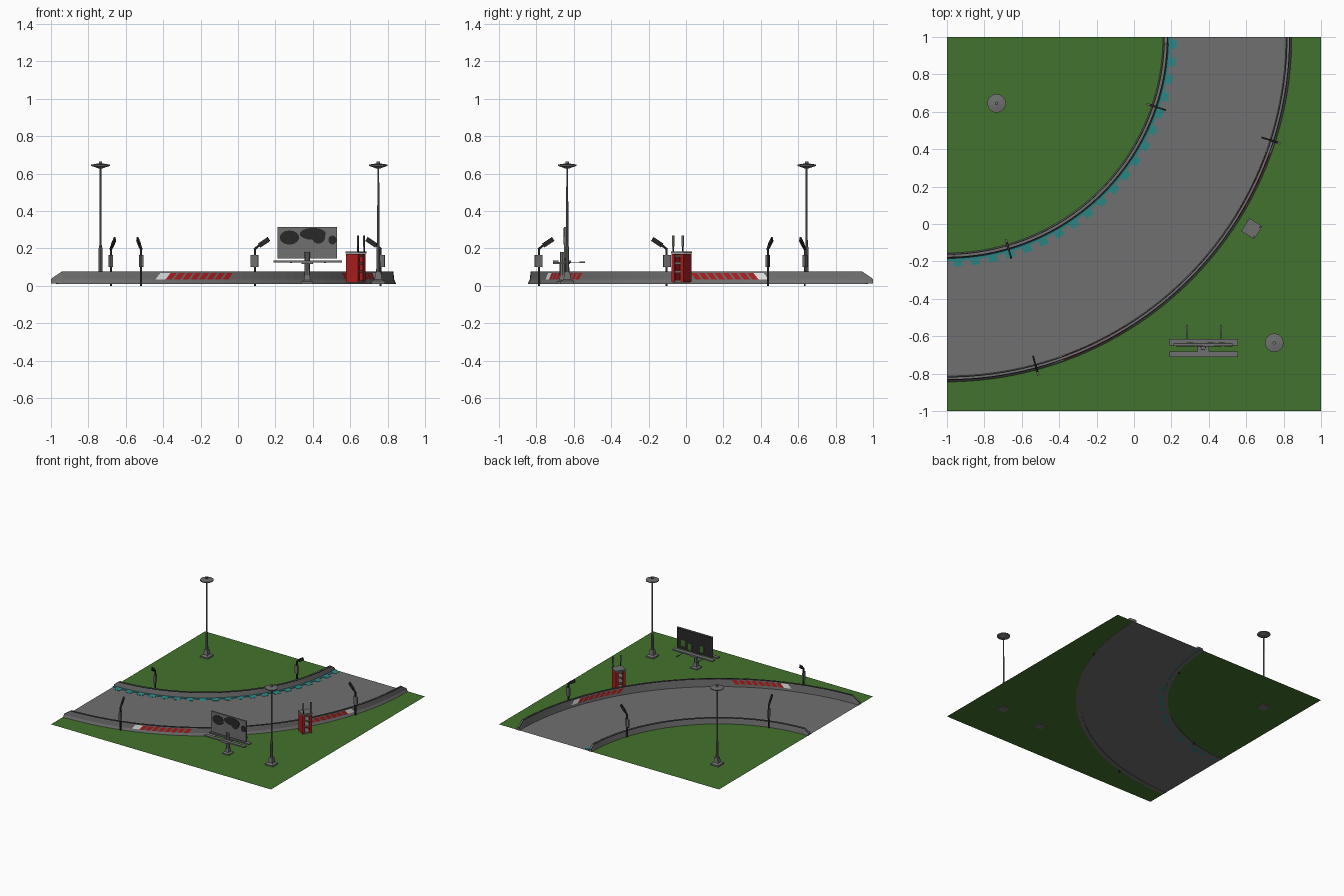
import bpy, bmesh, math
from mathutils import Matrix, Vector

if "Cube" in bpy.data.objects:
    bpy.data.objects.remove(bpy.data.objects["Cube"])

def mat(name, c):
    m = bpy.data.materials.new(name)
    m.diffuse_color = (*c, 1)
    m.use_nodes = True
    m.node_tree.nodes["Principled BSDF"].inputs["Base Color"].default_value = m.diffuse_color
    return m

GREEN = mat("grass green", (0.055, 0.17, 0.026))
GREY = mat("mid grey", (0.16, 0.16, 0.16))
DARK = mat("dark grey", (0.022, 0.022, 0.022))
RED = mat("red", (0.42, 0.014, 0.014))
TEAL = mat("teal", (0.025, 0.25, 0.25))
WHITE = mat("white", (0.85, 0.85, 0.85))
G = 0.015  # ground level

def finish(bm, name, m):
    bmesh.ops.recalc_face_normals(bm, faces=bm.faces)
    me = bpy.data.meshes.new(name)
    bm.to_mesh(me); bm.free()
    me.materials.append(m)
    ob = bpy.data.objects.new(name, me)
    bpy.context.collection.objects.link(ob)
    return ob

def polar(r, deg, z=0):
    """Point on the bend, whose centre is the back left corner."""
    a = math.radians(deg)
    return Vector((-1 + r * math.cos(a), 1 - r * math.sin(a), z))

def sweep(name, profile, angles, m, closed=True, height=None):
    bm = bmesh.new()
    rings = [[bm.verts.new(polar(r, a, G + (z - G) * (height(a) if height else 1)))
              for r, z in profile] for a in angles]
    n = len(profile)
    for p, q in zip(rings, rings[1:]):
        for i in range(n if closed else n - 1):
            j = (i + 1) % n
            bm.faces.new((p[i], p[j], q[j], q[i]))
    if closed:
        bm.faces.new(rings[0]); bm.faces.new(rings[-1])
    return finish(bm, name, m)

def poly(name, pts, m):
    bm = bmesh.new()
    bm.faces.new([bm.verts.new(p) for p in pts])
    bmesh.ops.triangulate(bm, faces=bm.faces)
    ob = finish(bm, name, m)
    if sum(p.normal.z for p in ob.data.polygons) < 0:
        ob.data.flip_normals()
    return ob

def box(name, size, pos, m, frame=Matrix()):
    bm = bmesh.new()
    bmesh.ops.create_cube(bm, size=1, matrix=frame @ Matrix.Translation(pos) @ Matrix.Diagonal((*size, 1)))
    return finish(bm, name, m)

def beam(name, a, b, w, h, m):
    a, b = Vector(a), Vector(b)
    rot = (b - a).to_track_quat('Z', 'Y').to_matrix().to_4x4()
    return box(name, (w, h, (b - a).length), (0, 0, 0), m, Matrix.Translation((a + b) / 2) @ rot)

def lathe(name, profile, x, y, m, n=16, twist=0.0):
    bm = bmesh.new()
    rings = [[bm.verts.new((x + r * math.cos(twist + 2 * math.pi * i / n),
                            y + r * math.sin(twist + 2 * math.pi * i / n), z))
              for i in range(n)] for r, z in profile]
    for p, q in zip(rings, rings[1:]):
        for i in range(n):
            bm.faces.new((p[i], p[(i + 1) % n], q[(i + 1) % n], q[i]))
    bm.faces.new(rings[0]); bm.faces.new(rings[-1])
    return finish(bm, name, m)

# Ground and road, flat sheets side by side
ANG = [i * 1.875 for i in range(49)]
poly("inner_grass", [(-1, 1, G)] + [polar(1.17, a, G) for a in ANG], GREEN)
poly("outer_grass", [polar(1.83, a, G) for a in ANG] + [(-1, -1, G), (1, -1, G), (1, 1, G)], GREEN)
road = sweep("road", [(1.17, G), (1.83, G)], ANG, GREY, closed=False)
if road.data.polygons[0].normal.z < 0:
    road.data.flip_normals()

# Barriers, ramped down at both ends
def ramp(a):
    return 0.35 + 0.65 * min(1, min(a, 90 - a) / 1.875)
sweep("outer_barrier", [(1.812, 0.01), (1.818, 0.076), (1.832, 0.076), (1.836, 0.035), (1.846, 0.01)],
      ANG, GREY, height=ramp)
sweep("inner_barrier", [(1.154, 0.01), (1.162, 0.06), (1.178, 0.06), (1.186, 0.01)],
      ANG, GREY, height=ramp)
for r, z, n in ((1.819, 0.076, "outer"), (1.831, 0.076, "outer"), (1.163, 0.06, "inner"), (1.177, 0.06, "inner")):
    sweep(n + "_barrier_edge", [(r - .0015, z - .003), (r - .0015, z + .001), (r + .0015, z + .001), (r + .0015, z - .003)],
          ANG, DARK, height=ramp)

# Teal kerb with teeth
sweep("kerb", [(1.18, G), (1.18, 0.021), (1.198, 0.019), (1.198, G)], ANG, TEAL)
for i in range(20):
    a = i * 4.5 + 0.7
    sweep("kerb_tooth", [(1.19, G), (1.19, 0.02), (1.228, 0.017), (1.228, G)], [a, a + 1.1, a + 2.2], TEAL)

# Slanted stripes on both faces of the outer barrier
def stripe(a, w, flip, m):
    for lo, hi in ((1.8375, 1.8335), (1.8125, 1.8155)):
        s = 0.9
        pts = [(a - s, 0), (a + w - s, 0), (a + w, 1), (a, 1)]
        bm = bmesh.new()
        bm.faces.new([bm.verts.new(polar(hi if t else lo, 90 - b if flip else b, 0.068 if t else 0.035))
                      for b, t in pts])
        ob = finish(bm, "barrier_stripe", m)
        out = (polar(2, 45) - polar(1, 45)) * (1 if lo > 1.83 else -1)
        if ob.data.polygons[0].normal.dot(out) < 0:
            ob.data.flip_normals()
for flip in (False, True):
    stripe(18.6, 1.8, flip, WHITE)
    for k in range(8):
        stripe(20.4 + k * 1.5, 1.1, flip, RED)

# Street lamps leaning over the road, each with a sign plate
for r, a, d in ((1.15, 18.5, 1), (1.15, 73.8, 1), (1.85, 17.7, -1), (1.85, 74.9, -1)):
    beam("lamp_post", polar(r, a, 0), polar(r, a, 0.2), 0.01, 0.01, DARK)
    beam("lamp_arm", polar(r - .003 * d, a, 0.195), polar(r + .035 * d, a, 0.225), 0.012, 0.01, DARK)
    beam("lamp_head", polar(r + .025 * d, a, 0.216), polar(r + .078 * d, a, 0.25), 0.009, 0.024, DARK)
    frame = Matrix.Translation(polar(r, a)) @ Matrix.Rotation(-math.radians(a), 4, 'Z')
    box("lamp_sign", (0.042, 0.012, 0.065), (-0.003 * d, 0, 0.133), GREY, frame)

# Floodlight towers
for x, y in ((-0.735, 0.645), (0.75, -0.635)):
    lathe("tower_foot", [(0.05, 0.01), (0.05, 0.025), (0.028, 0.035), (0.02, 0.075)], x, y, GREY, 4, math.pi / 4)
    lathe("tower_pole", [(0.011, 0.07), (0.01, 0.2), (0.006, 0.22), (0.005, 0.635)], x, y, GREY, 8)
    lathe("tower_light", [(0.012, 0.628), (0.028, 0.634), (0.05, 0.641), (0.05, 0.648), (0.026, 0.652),
                          (0.009, 0.654), (0.009, 0.665)], x, y, GREY, 16)

# Billboard on a single column with catwalks
bx, by = 0.37, -0.645
lathe("billboard_foot", [(0.045, 0.01), (0.045, 0.022), (0.025, 0.03), (0.018, 0.06)], bx, by - .015, GREY, 4, math.pi / 4)
lathe("billboard_column", [(0.016, 0.055), (0.014, 0.18)], bx, by - .015, GREY, 8)
box("billboard_panel", (0.32, 0.012, 0.17), (bx, by, 0.23), GREY)
box("billboard_back", (0.31, 0.004, 0.16), (bx, by + .0075, 0.23), DARK)
for y, w in ((-0.632, 0.034), (-0.697, 0.028)):
    box("catwalk", (0.365, w, 0.01), (bx + .003, y, 0.13), GREY)
box("catwalk_link", (0.06, 0.09, 0.012), (bx, -0.665, 0.122), GREY)
for x in (0.283, 0.465):
    box("spotlight", (0.01, 0.028, 0.008), (x, -0.555, 0.125), GREY)
    box("spotlight_arm", (0.004, 0.07, 0.004), (x, -0.6, 0.123), GREY)
for x, z, w, h in ((0.275, 0.258, 0.052, 0.038), (0.40, 0.278, 0.07, 0.032), (0.43, 0.26, 0.035, 0.035),
                   (0.505, 0.245, 0.022, 0.024)):
    bm = bmesh.new()
    bmesh.ops.create_cone(bm, segments=14, radius1=1, radius2=1, depth=1, cap_ends=True,
                          matrix=Matrix.Translation((x, by - .007, z)) @ Matrix.Diagonal((w, .004 + x * .002, h, 1))
                          @ Matrix.Rotation(math.pi / 2, 4, 'X'))
    finish(bm, "billboard_picture", DARK)
for x, z in ((0.47, 0.2), (0.41, 0.185), (0.30, 0.195)):
    box("billboard_back_patch", (0.035, 0.003, 0.05), (x, by + .01, z), GREEN)

# Red marshal cabinet: two side walls, shelves, roof and aerials
frame = Matrix.Translation((0.63, -0.025, 0)) @ Matrix.Rotation(math.radians(-32), 4, 'Z')
for s in (-1, 1):
    box("cabinet_wall", (0.076, 0.01, 0.15), (0, s * 0.034, 0.095), RED, frame)
    for e in (-1, 1):
        box("cabinet_jamb", (0.008, 0.016, 0.15), (e * 0.034, s * 0.026, 0.095), RED, frame)
    box("cabinet_aerial", (0.006, 0.012, 0.06), (0.033, s * 0.031, 0.24), GREY, frame)
    box("cabinet_roof_post", (0.006, 0.006, 0.035), (0.033, s * 0.031, 0.195), DARK, frame)
for z in (0.025, 0.075, 0.12, 0.16):
    box("cabinet_shelf", (0.07, 0.066, 0.012), (0, 0, z), GREY, frame)
box("cabinet_roof", (0.082, 0.082, 0.012), (0, 0, 0.178), GREY, frame)
